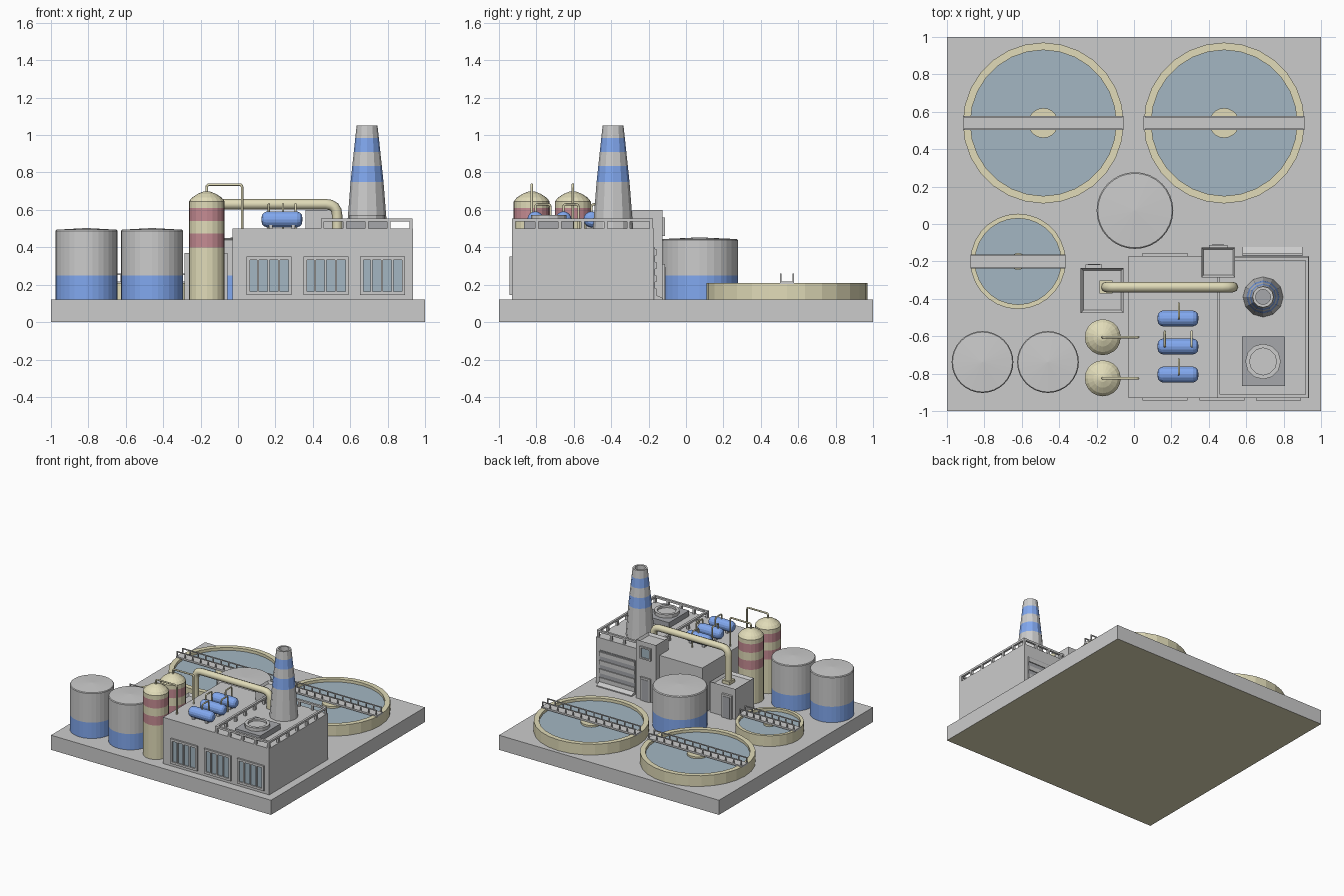
import bpy, bmesh, math
from mathutils import Vector

if "Cube" in bpy.data.objects:
    bpy.data.objects.remove(bpy.data.objects["Cube"])


def mat(name, r, g, b):
    m = bpy.data.materials.new(name)
    m.diffuse_color = (r, g, b, 1)
    m.use_nodes = True
    m.node_tree.nodes["Principled BSDF"].inputs["Base Color"].default_value = m.diffuse_color
    return m


GREY = mat("grey", .62, .63, .65)
TAN = mat("tan", .75, .71, .48)
BLUE = mat("blue", .22, .39, .86)
RED = mat("red", .56, .26, .29)
WATER = mat("water_glass", .37, .47, .54)
DARK = mat("dark_grey", .38, .39, .41)
G = .12  # top of the base slab


def finish(name, bm, mats):
    bmesh.ops.recalc_face_normals(bm, faces=bm.faces)
    me = bpy.data.meshes.new(name)
    bm.to_mesh(me)
    bm.free()
    for m in mats:
        me.materials.append(m)
    ob = bpy.data.objects.new(name, me)
    bpy.context.collection.objects.link(ob)
    return ob


def add_box(bm, x0, x1, y0, y1, z0, z1):
    vs = bmesh.ops.create_cube(bm, size=1)["verts"]
    for v in vs:
        v.co = ((x0, x1)[v.co.x > 0], (y0, y1)[v.co.y > 0], (z0, z1)[v.co.z > 0])
    return vs


def boxes(name, items, m=GREY):
    bm = bmesh.new()
    for b in items:
        add_box(bm, *b)
    return finish(name, bm, [m])


def roofed_block(name, dims, lip, depth):
    """Box whose flat roof is sunk behind a parapet."""
    bm = bmesh.new()
    add_box(bm, *dims)
    bm.normal_update()
    top = [f for f in bm.faces if f.normal.z > .9]
    bmesh.ops.inset_region(bm, faces=top, thickness=lip)
    for v in top[0].verts:
        v.co.z -= depth
    return finish(name, bm, [GREY])


def lathe(name, prof, loc, sides, mats, idx=None):
    """Spin (r, z) points; idx gives the material of each segment."""
    bm = bmesh.new()
    rings = []
    for r, z in prof:
        n = 1 if r == 0 else sides
        rings.append([bm.verts.new((r * math.cos(2 * math.pi * i / sides),
                                    r * math.sin(2 * math.pi * i / sides), z)) for i in range(n)])
    for s, (a, b) in enumerate(zip(rings, rings[1:])):
        for i in range(sides):
            j = (i + 1) % sides
            vs = [a[i % len(a)], a[j % len(a)], b[j % len(b)], b[i % len(b)]]
            f = bm.faces.new(list(dict.fromkeys(vs)))
            f.material_index = idx[s] if idx else 0
    ob = finish(name, bm, mats)
    ob.location = loc
    return ob


def pipe(name, pts, r, m, bend=.03):
    """Tube along a path with rounded corners."""
    pts = [Vector(p) for p in pts]
    path = [pts[0]]
    for a, b, c in zip(pts, pts[1:], pts[2:]):
        p, q = b + (a - b).normalized() * bend, b + (c - b).normalized() * bend
        path += [p * (1 - t) ** 2 + b * 2 * t * (1 - t) + q * t * t for t in (0, .25, .5, .75, 1)]
    path.append(pts[-1])
    cu = bpy.data.curves.new(name, "CURVE")
    cu.dimensions = "3D"
    cu.bevel_depth, cu.bevel_resolution, cu.use_fill_caps = r, 2, True
    sp = cu.splines.new("POLY")
    sp.points.add(len(path) - 1)
    for pt, co in zip(sp.points, path):
        pt.co = (*co, 1)
    cu.materials.append(m)
    ob = bpy.data.objects.new(name, cu)
    bpy.context.collection.objects.link(ob)
    return ob


def rail(x0, x1, y0, y1, z, h, t, n):
    """Straight handrail boxes: top bar plus n + 1 posts."""
    out = [(x0 - t, x1 + t, y0 - t, y1 + t, z + h - 1.8 * t, z + h)]
    for i in range(n + 1):
        x, y = x0 + (x1 - x0) * i / n, y0 + (y1 - y0) * i / n
        out.append((x - t, x + t, y - t, y + t, z, z + h - t))
    return out


def window(name, x0, x1, z0, z1, y, side, panes=4):
    """Framed window on a wall at y; side is -1 front, 1 back."""
    def ys(d):
        return tuple(sorted((y - side * .005, y + side * d)))
    f = .018 if panes > 1 else .012
    w = (x1 - x0 - f) / panes
    bars = [(x0, x1, *ys(.014), z0, z0 + f), (x0, x1, *ys(.014), z1 - f, z1)]
    bars += [(x0 + i * w, x0 + i * w + f * (1 if i in (0, panes) else .6), *ys(.014), z0, z1)
             for i in range(panes + 1)]
    boxes(name + "_frame", bars)
    boxes(name + "_glass", [(x0 + .005, x1 - .005, *ys(.005), z0 + .005, z1 - .005)], WATER)


# base slab with tan underside
base = boxes("base", [(-1, 1, -1, 1, 0, G)])
base.data.materials.append(TAN)
for p in base.data.polygons:
    if p.normal.z < -.9:
        p.material_index = 1

# settling basins with walkway bridges
for i, (x, y, R, hub, n) in enumerate([(-.485, .54, .43, .08, 12), (.482, .54, .43, .08, 12),
                                       (-.62, -.2, .255, .045, 8)]):
    ri = R - (.04 if R > .3 else .025)
    lathe(f"basin_{i}", [(R, G), (R, .208), (ri, .208), (ri, .185), (0, .185)],
          (x, y, 0), 28, [TAN, WATER], [0, 0, 0, 1])
    lathe(f"basin_hub_{i}", [(hub, .18), (hub, .2), (0, .2)], (x, y, 0), 20, [TAN])
    boxes(f"bridge_{i}", [(x - R, x + R, y - .037, y + .037, .203, .217)])
    boxes(f"bridge_rails_{i}", [b for s in (-1, 1) for b in
                                rail(x - R + .01, x + R - .01, y + s * .034, y + s * .034, .215, .045, .004, n)])

# storage tanks
for i, (x, y, r, h) in enumerate([(-.81, -.738, .165, .5), (-.46, -.738, .165, .5), (.005, .072, .205, .45)]):
    lathe(f"storage_tank_{i}", [(0, G), (r, G), (r, .25), (r, h - .012), (r * .97, h - .006), (0, h + .003)],
          (x, y, 0), 32, [GREY, BLUE], [1, 1, 0, 0, 0])

# process columns with roof feed pipes
for i, y in enumerate((-.605, -.825)):
    r = .096
    lathe(f"column_{i}", [(r, G), (r, .4), (r, .475), (r, .54), (r, .61), (r, .645),
                          (.08, .665), (.05, .685), (.02, .697), (0, .7)],
          (-.167, y, 0), 20, [TAN, RED], [0, 1, 0, 1, 0, 0, 0, 0, 0])
    pipe(f"column_pipe_{i}", [(-.167, y, .68), (-.167, y, .735), (.022, y, .735), (.022, y, .49)], .007, TAN, .015)

# main building, windows, roller door and ramp
boxes("main_building", [(-.03, .935, -.93, -.17, G, .5)])
for i, x in enumerate((.045, .35, .652)):
    window(f"front_window_{i}", x, x + .242, .145, .35, -.93, -1)
window("back_window", .045, .287, .145, .35, -.17, 1)
boxes("roller_door", [(.58, .9, -.175, -.165, G, .4)], DARK)
boxes("door_slats", [(.58, .9, -.17, -.158, z, z + .035) for z in (.145, .215, .285, .355)])
bm = bmesh.new()
for v in add_box(bm, .58, .9, -.172, -.122, G, .15):
    if v.co.y > -.15 and v.co.z > .13:
        v.co.z = G + .008
finish("door_ramp", bm, [GREY])

# roof railing
x0, x1, y0, y1 = .452, .925, -.92, -.185
boxes("roof_railing", rail(x0, x1, y0, y0, .5, .055, .009, 4) + rail(x0, x1, y1, y1, .5, .055, .009, 4)
      + rail(x0, x0, y0, y1, .5, .055, .009, 6) + rail(x1, x1, y0, y1, .5, .055, .009, 6))

# stair tower
roofed_block("stair_tower", (.36, .54, -.285, -.125, G, .6), .017, .02)
boxes("tower_door", [(.405, .495, -.13, -.112, G, .31)])
boxes("tower_door_panel", [(.418, .482, -.13, -.109, G, .295)], DARK)
window("tower_window", .4, .5, .46, .56, -.125, 1, 1)

# small annex with door
roofed_block("annex", (-.285, -.055, -.475, -.235, G, .37), .02, .02)
boxes("annex_door", [(-.26, -.17, -.24, -.217, G, .31)])
boxes("annex_door_panel", [(-.247, -.183, -.24, -.214, G, .295)], DARK)

# exhaust duct
pipe("exhaust_duct", [(-.15, -.337, .345), (-.15, -.337, .63), (.53, -.337, .63), (.53, -.337, .49)], .028, TAN, .06)
boxes("duct_flange", [(-.185, -.115, -.372, -.302, .345, .375)], TAN)

# chimney with blue bands and open top
lathe("chimney", [(.108, .495), (.088, .75), (.079, .835), (.071, .91), (.063, .985), (.056, 1.05),
                  (.04, 1.05), (.04, .97), (0, .97)],
      (.69, -.39, 0), 12, [GREY, BLUE, DARK], [0, 1, 0, 1, 0, 0, 0, 2])

# roof fan
boxes("fan_base", [(.577, .807, -.865, -.602, .495, .545)], DARK)
lathe("fan_ring", [(.095, .54), (.095, .572), (.072, .572), (.072, .555), (0, .555)], (.69, -.735, 0), 12, [GREY])

# blue pressure vessels with bent pipes
for i, y in enumerate((-.505, -.655, -.805)):
    half = [(0, .11), (.024, .107), (.036, .097), (.043, .08)]
    prof = [(r, -z) for r, z in half] + [(r, z) for r, z in half[::-1]]
    ob = lathe(f"vessel_{i}", prof, (.235, y, .549), 16, [BLUE])
    ob.rotation_euler = (0, math.pi / 2, 0)
    boxes(f"vessel_feet_{i}", [(x - .01, x + .01, y - .03, y + .03, .495, .525) for x in (.175, .295)])
    for j, x in enumerate((.165, .308) if i == 1 else (.24,)):
        pipe(f"vessel_pipe_{i}_{j}", [(x, y, .57), (x, y, .63), (x, y + .08, .63), (x, y + .08, .49)], .006, TAN, .015)
